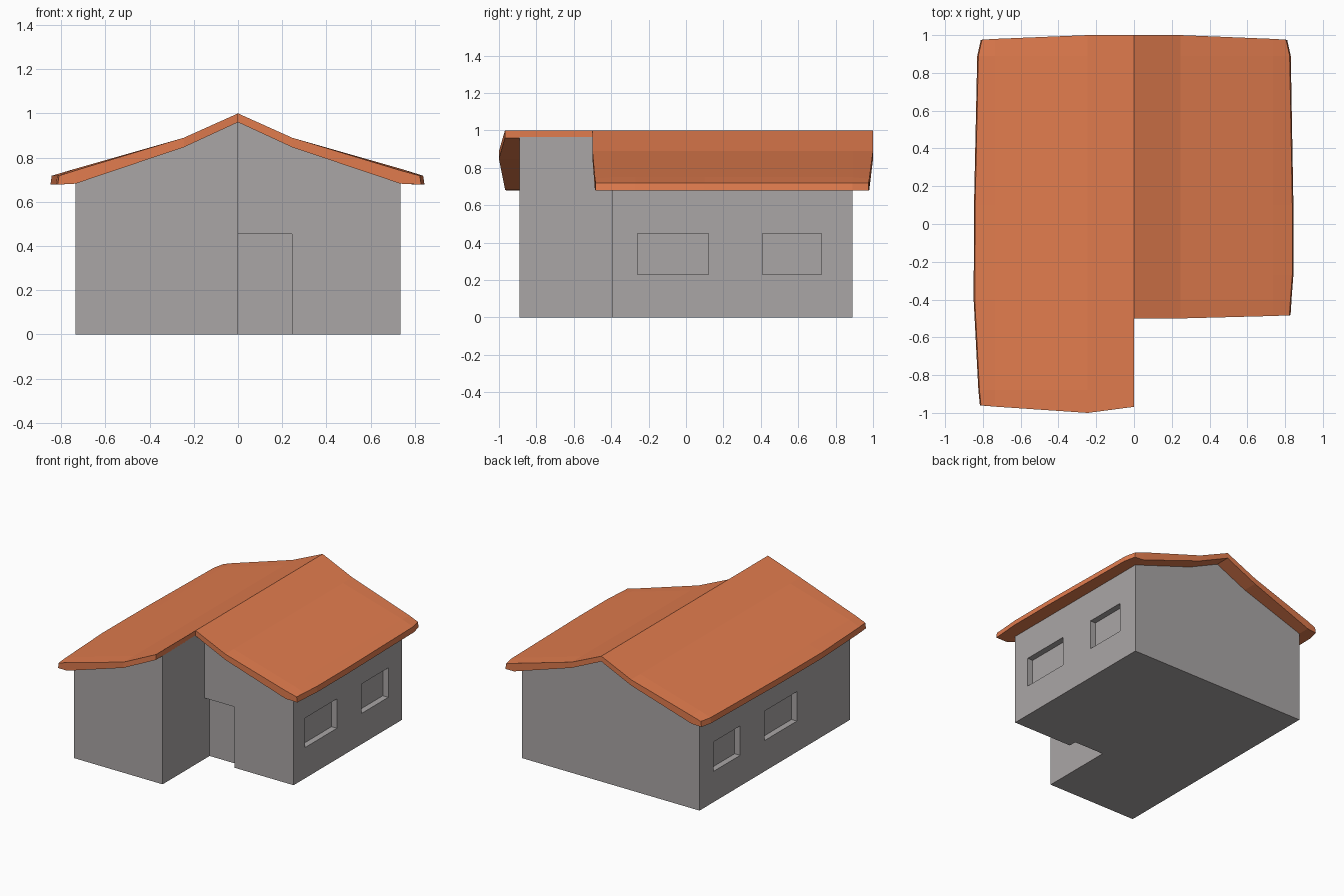
import bpy, bmesh

if "Cube" in bpy.data.objects:
    bpy.data.objects.remove(bpy.data.objects["Cube"])


def material(name, rgb):
    m = bpy.data.materials.new(name)
    m.diffuse_color = (*rgb, 1)
    m.use_nodes = True
    m.node_tree.nodes["Principled BSDF"].inputs["Base Color"].default_value = m.diffuse_color
    return m


GREY = material("wall grey", (0.40, 0.38, 0.38))
ORANGE = material("roof orange", (0.75, 0.20, 0.076))


def make_object(name, bm, mat):
    bmesh.ops.recalc_face_normals(bm, faces=bm.faces)
    me = bpy.data.meshes.new(name)
    bm.to_mesh(me)
    bm.free()
    ob = bpy.data.objects.new(name, me)
    bpy.context.collection.objects.link(ob)
    me.materials.append(mat)
    return ob


def add_box(bm, lo, hi):
    vs = bmesh.ops.create_cube(bm, size=1)["verts"]
    for v in vs:
        v.co = [(a + b) / 2 + c * (b - a) for a, b, c in zip(lo, hi, v.co)]


# walls: L-shaped plan raised to the underside of the roof
WALL_TOP = {0.735: 0.684, 0.25: 0.85, 0: 0.965}
plan = [(-.735, -.89), (-.25, -.89), (0, -.89), (0, -.393), (.25, -.393), (.735, -.393),
        (.735, .89), (.25, .89), (0, .89), (-.25, .89), (-.735, .89)]
bm = bmesh.new()
low = [bm.verts.new((x, y, 0)) for x, y in plan]
top = [bm.verts.new((x, y, WALL_TOP[abs(x)])) for x, y in plan]
bm.faces.new(low)
for i in range(len(plan)):
    j = (i + 1) % len(plan)
    bm.faces.new((low[i], low[j], top[j], top[i]))
for strip in ([0, 1, 9, 10], [1, 2, 3, 8, 9], [3, 4, 7, 8], [4, 5, 6, 7]):
    bm.faces.new([top[i] for i in strip])
walls = make_object("walls", bm, GREY)

# recesses: two windows on each side and the doorway
bm = bmesh.new()
for y0, y1 in ((-.26, .12), (.41, .725)):
    add_box(bm, (.69, y0, .23), (.80, y1, .45))
    add_box(bm, (-.80, y0, .23), (-.69, y1, .45))
add_box(bm, (0, -.45, -.1), (.245, -.335, .455))
cutter = make_object("recess_cutter", bm, GREY)
cutter.hide_render = True
cutter.hide_viewport = True
cut = walls.modifiers.new("recesses", "BOOLEAN")
cut.object, cut.operation, cut.solver = cutter, "DIFFERENCE", "EXACT"


# roof halves: sagging slope from ridge to eave, closed underneath
TOP_Z = (1.0, .89, .75, .718)
LOW_Z = (.96, .847, .682, .678)


def roof_half(name, side, rows):
    """rows: (y at ridge, middle, wall line, eave; x of eave; end row?)"""
    bm = bmesh.new()
    grids = []
    for zs, out in ((TOP_Z, 0), (LOW_Z, .006)):
        grid = []
        for ys, eave, end in rows:
            xs = (0, .245, .735, eave + out)
            drop = .008 if end and out == 0 else 0
            grid.append([bm.verts.new((side * x, y, z - (drop if c == 2 else 0)))
                         for c, (x, y, z) in enumerate(zip(xs, ys, zs))])
        grids.append(grid)
        for a, b in zip(grid, grid[1:]):
            for c in range(3):
                bm.faces.new((a[c], a[c + 1], b[c + 1], b[c]))
    t, u = grids

    def rim(g):
        return g[0] + [r[-1] for r in g[1:]] + g[-1][-2::-1] + [r[0] for r in g[-2:0:-1]]
    a, b = rim(t), rim(u)
    for i in range(len(a)):
        j = (i + 1) % len(a)
        bm.faces.new((a[i], a[j], b[j], b[i]))
    return make_object(name, bm, ORANGE)


BACK = [((.89,) * 4, .824, False), ((1.0, 1.0, .98, .975), .805, True)]
roof_half("roof_left", -1, [((-.968, -1.0, -.967, -.96), .81, True),
                            ((-.88,) * 4, .818, False), ((-.4,) * 4, .843, False),
                            ((.1,) * 4, .841, False)] + BACK)
roof_half("roof_right", 1, [((-.5, -.5, -.487, -.483), .823, True),
                            ((-.4,) * 4, .828, False), ((-.27,) * 4, .838, False),
                            ((.1,) * 4, .838, False)] + BACK)
